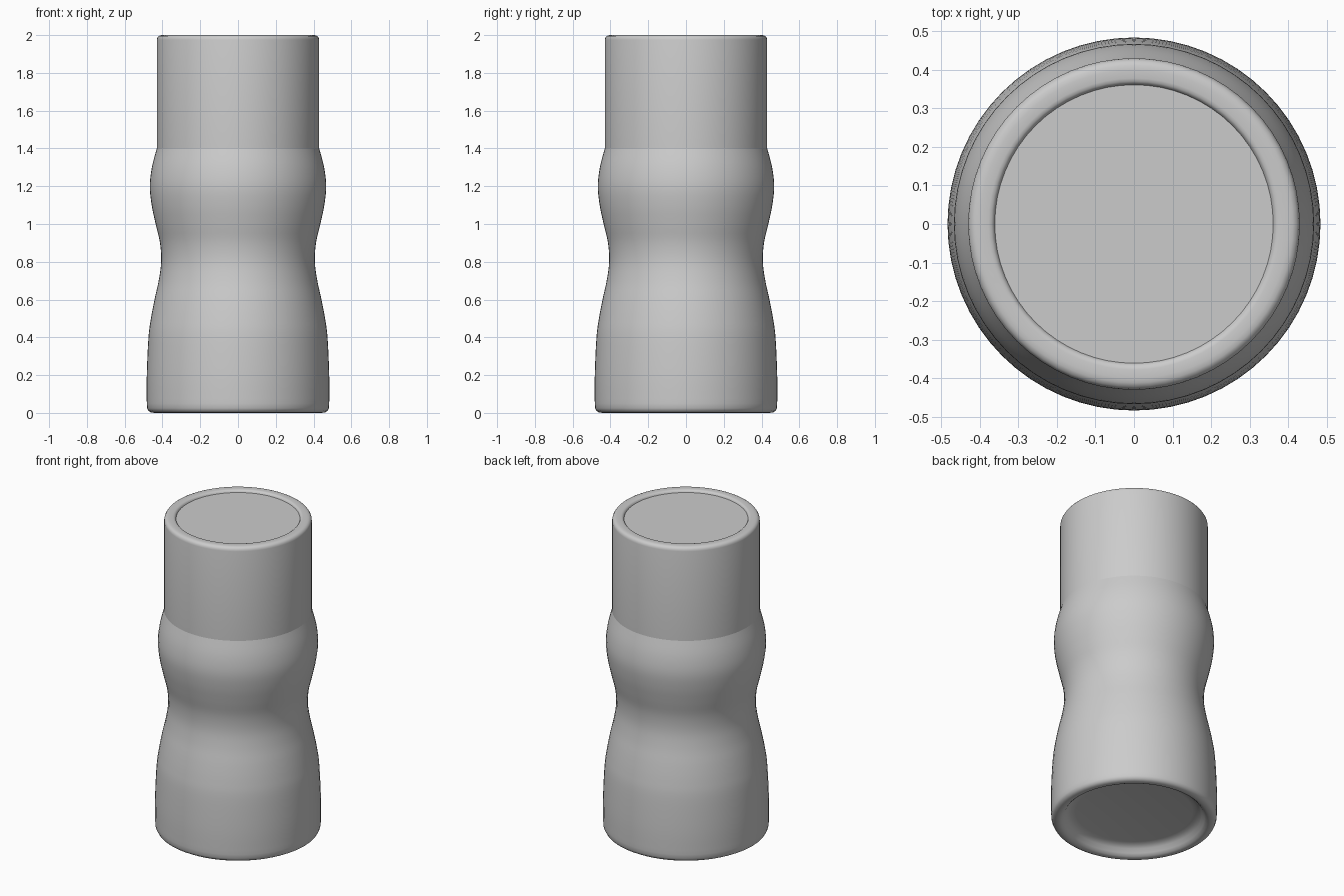
import bpy, bmesh, math

if "Cube" in bpy.data.objects:
    bpy.data.objects.remove(bpy.data.objects["Cube"])

SEG = 64


def material(name, rgb):
    m = bpy.data.materials.new(name)
    m.diffuse_color = (*rgb, 1.0)
    m.use_nodes = True
    m.node_tree.nodes["Principled BSDF"].inputs["Base Color"].default_value = m.diffuse_color
    return m


def smooth_curve(pts, steps=4):
    """Catmull-Rom interpolation through (radius, z) points."""
    out = []
    for i in range(len(pts) - 1):
        p0, p1 = pts[max(i - 1, 0)], pts[i]
        p2, p3 = pts[i + 1], pts[min(i + 2, len(pts) - 1)]
        for s in range(steps):
            t = s / steps
            out.append(tuple(
                0.5 * (2 * b + (c - a) * t + (2 * a - 5 * b + 4 * c - d) * t ** 2
                       + (3 * b - a - 3 * c + d) * t ** 3)
                for a, b, c, d in zip(p0, p1, p2, p3)))
    return out + [pts[-1]]


def lathe(name, profile, mat, cap_first=False, cap_last=False):
    """Revolve a (radius, z) profile, listed from bottom to top, around z."""
    bm = bmesh.new()
    rings = [[bm.verts.new((r * math.cos(2 * math.pi * k / SEG),
                            r * math.sin(2 * math.pi * k / SEG), z))
              for k in range(SEG)] for r, z in profile]
    for a, b in zip(rings, rings[1:]):
        for k in range(SEG):
            n = (k + 1) % SEG
            bm.faces.new((a[k], a[n], b[n], b[k]))
    if cap_first:
        bm.faces.new(rings[0][::-1])
    if cap_last:
        bm.faces.new(rings[-1])
    me = bpy.data.meshes.new(name)
    bm.to_mesh(me)
    bm.free()
    me.materials.append(mat)
    ob = bpy.data.objects.new(name, me)
    bpy.context.collection.objects.link(ob)
    bpy.ops.object.select_all(action='DESELECT')
    ob.select_set(True)
    bpy.context.view_layer.objects.active = ob
    bpy.ops.object.shade_smooth_by_angle(angle=math.radians(40))
    return ob


grey = material("light grey", (0.6, 0.6, 0.6))

# Bottle body: hollowed base, rounded foot, pinched waist and shoulder
base = [(0.34, 0.06), (0.37, 0.055), (0.395, 0.04), (0.41, 0.018), (0.425, 0.005),
        (0.44, 0.0), (0.46, 0.002), (0.474, 0.01), (0.481, 0.025)]
side = smooth_curve([(0.483, 0.05), (0.483, 0.2), (0.474, 0.4), (0.461, 0.5),
                     (0.442, 0.6), (0.42, 0.7), (0.407, 0.8), (0.413, 0.9),
                     (0.436, 1.0), (0.457, 1.1), (0.467, 1.2), (0.456, 1.3),
                     (0.43, 1.4)])
lathe("bottle_body", base + side, grey, cap_first=True)

# Cap: straight wall, rounded rim and a shallow recessed disc on top
cap = [(0.43, 1.4), (0.43, 1.975), (0.428, 1.985), (0.422, 1.994), (0.412, 1.999),
       (0.40, 2.0), (0.378, 2.0), (0.37, 1.998), (0.364, 1.993), (0.361, 1.985)]
lathe("bottle_cap", cap, grey, cap_last=True)
